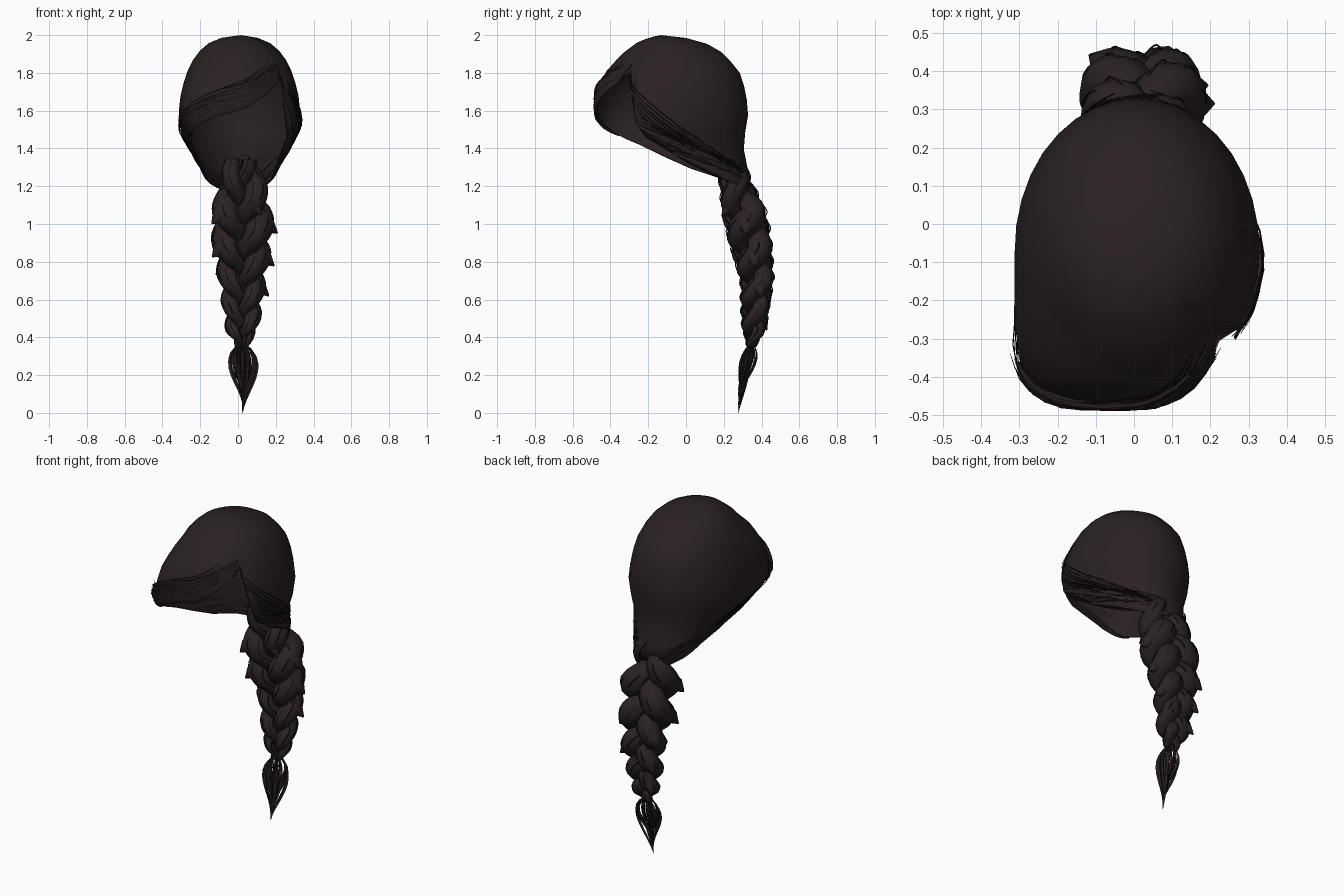
import bpy, bmesh, math, random
from mathutils import Vector

random.seed(4)
if "Cube" in bpy.data.objects:
    bpy.data.objects.remove(bpy.data.objects["Cube"])


def material(name, colour):
    m = bpy.data.materials.new(name)
    m.use_nodes = True
    m.diffuse_color = (*colour, 1)
    bsdf = m.node_tree.nodes["Principled BSDF"]
    bsdf.inputs["Base Color"].default_value = (*colour, 1)
    bsdf.inputs["Roughness"].default_value = 0.8
    return m


BROWN = material("dark brown hair", (0.023, 0.015, 0.016))
BLACK = material("near black strands", (0.006, 0.004, 0.004))


def lerp_table(table, k):
    """Linear interpolation in rows sorted by their first column."""
    if k <= table[0][0]:
        return table[0][1:]
    for a, b in zip(table, table[1:]):
        if k <= b[0]:
            f = (k - a[0]) / (b[0] - a[0])
            return [p + (q - p) * f for p, q in zip(a[1:], b[1:])]
    return table[-1][1:]


def finish(name, bm, mat, angle=60):
    bmesh.ops.recalc_face_normals(bm, faces=bm.faces)
    me = bpy.data.meshes.new(name)
    bm.to_mesh(me)
    bm.free()
    me.materials.append(mat)
    ob = bpy.data.objects.new(name, me)
    bpy.context.collection.objects.link(ob)
    bpy.ops.object.select_all(action="DESELECT")
    ob.select_set(True)
    bpy.context.view_layer.objects.active = ob
    bpy.ops.object.shade_smooth_by_angle(angle=math.radians(angle))
    return ob


def tube(bm, pts, radii, sides=3, flat=1.0, side=(0, 1, 0)):
    """Sweep an oval along a path; flat scales the section along 'side'."""
    u = Vector(side)
    rings = []
    for i, p in enumerate(pts):
        t = (pts[min(i + 1, len(pts) - 1)] - pts[max(i - 1, 0)]).normalized()
        u = (u - t * u.dot(t)).normalized()
        v = t.cross(u)
        angles = [2 * math.pi * j / sides for j in range(sides)]
        rings.append([bm.verts.new(p + radii[i] * (u * flat * math.cos(a) + v * math.sin(a)))
                      for a in angles])
    for a, b in zip(rings, rings[1:]):
        for j in range(sides):
            k = (j + 1) % sides
            bm.faces.new((a[j], a[k], b[k], b[j]))
    bm.faces.new(rings[0])
    bm.faces.new(rings[-1])


# Head of hair: height -> front y, back y, half width
SHAPE = [(1.18, 0.16, 0.345, 0.15), (1.3, -0.1, 0.325, 0.2), (1.4, -0.3, 0.305, 0.26),
         (1.5, -0.45, 0.315, 0.315), (1.56, -0.475, 0.33, 0.325), (1.7, -0.47, 0.318, 0.31),
         (1.8, -0.43, 0.285, 0.28), (1.9, -0.34, 0.205, 0.23), (1.96, -0.26, 0.1, 0.16),
         (1.985, -0.2, 0, 0.1), (2.0, -0.14, -0.12, 0.01)]
# Lower hairline: degrees from the front toward +x -> height
EDGE = [(-180, 1.19), (-130, 1.19), (-90, 1.24), (-75, 1.32), (-60, 1.42), (-45, 1.46),
        (-25, 1.55), (0, 1.64), (25, 1.72), (50, 1.79), (60, 1.46), (70, 1.33),
        (80, 1.27), (90, 1.24), (130, 1.19), (180, 1.19)]


def surface(az, z, lift=0.0):
    front, back, half = lerp_table(SHAPE, z)
    s, c = math.sin(math.radians(az)), math.cos(math.radians(az))
    power = 1.0
    if s < 0 < c:    # the swept fringe fills out the right front corner
        power = 2 / (2 + 2.6 * min(1, max(0, (1.85 - z) / 0.3)))
    x = math.copysign(abs(s) ** power, s) * (half + lift)
    y = math.copysign(abs(c) ** power, c) * ((back - front) / 2 + lift)
    return Vector((0.008 + x, (front + back) / 2 - y, z))


bm = bmesh.new()
crown = bm.verts.new((0.015, -0.13, 2))
STEPS = 12
columns = []
for az in range(-180, 180, 10):
    low = lerp_table(EDGE, az)[0]
    columns.append([bm.verts.new(surface(az, 2 - (2 - low) * (i / STEPS) ** 1.6))
                    for i in range(1, STEPS + 1)])
for a, b in zip(columns, columns[1:] + columns[:1]):
    bm.faces.new((crown, a[0], b[0]))
    for i in range(STEPS - 1):
        bm.faces.new((a[i], a[i + 1], b[i + 1], b[i]))
cap = finish("hair_cap", bm, BROWN)
shell = cap.modifiers.new("thickness", "SOLIDIFY")
shell.thickness = 0.006
shell.offset = -1


def sweep(start, end, sag=0.0, lift=0.004, n=12):
    """A path laid over the head between two (azimuth, height) points."""
    pts = []
    for i in range(n + 1):
        f = i / n
        z = start[1] + (end[1] - start[1]) * f - sag * math.sin(math.pi * f)
        pts.append(surface(start[0] + (end[0] - start[0]) * f, z, lift))
    return pts


def taper(n, r, tip=0.25):
    return [r * (tip + (1 - tip) * math.sin(math.pi * i / (n - 1))) for i in range(n)]


# Fringe locks swept from the parting to the right temple
bm = bmesh.new()
for i in range(6):
    path = sweep((48 - i, 1.84 - 0.015 * i), (-62 + 3 * i, 1.57 - 0.02 * i), 0.01, 0.006)
    tube(bm, path, taper(len(path), 0.024, 0.4), 6, 0.4, (0.6, -0.8, 0))
finish("fringe_locks", bm, BROWN)

# Locks framing the opening and running back to the braid
bm = bmesh.new()
for az, z, end in ((56, 1.7, 165), (62, 1.52, 150), (70, 1.38, 135),
                   (-62, 1.45, -150), (-74, 1.36, -135)):
    path = sweep((az, z), (end, 1.2), 0.02, 0.0)
    tube(bm, path, taper(len(path), 0.024, 0.4), 6, 0.4,
         (math.copysign(1, az), 0, 0))
finish("side_locks", bm, BROWN)

# Fine dark strands over the fringe and sides
bm = bmesh.new()
for i in range(18):
    j = random.uniform
    path = sweep((j(25, 48), j(1.76, 1.86)), (j(-70, -45), j(1.47, 1.6)), j(-0.01, 0.03), j(0.006, 0.018))
    tube(bm, path, taper(len(path), 0.003))
for s in (1, -1):
    for i in range(16):
        f = i / 15
        path = sweep((s * (55 + 25 * f), 1.75 - 0.45 * f + (0 if s > 0 else -0.12 * (1 - f))),
                     (s * random.uniform(125, 172), random.uniform(1.19, 1.3)),
                     random.uniform(0.02, 0.08) * (1 - f), random.uniform(0.004, 0.012))
        tube(bm, path, taper(len(path), 0.003))
finish("fine_strands", bm, BLACK)

# Three-strand braid: height -> centre y, half width
BRAID = [(0.34, 0.345, 0.03), (0.39, 0.35, 0.05), (0.45, 0.357, 0.085), (0.6, 0.365, 0.105),
         (0.7, 0.372, 0.118), (0.9, 0.335, 0.15), (1.05, 0.305, 0.155), (1.2, 0.262, 0.12),
         (1.34, 0.235, 0.085)]
N = 72
braid, wisps = bmesh.new(), bmesh.new()
for k in range(3):
    pts, radii = [], []
    for i in range(N + 1):
        u = i / N
        z = 1.34 - 0.99 * (1 - (1 - u) ** 1.3)
        y, w = lerp_table(BRAID, z)
        a = 2 * math.pi * (2.1 * u + k / 3)
        pts.append(Vector((0.022 + 0.58 * w * math.sin(a), y + 0.33 * w * math.sin(2 * a), z)))
        radii.append(w * (0.40 + 0.14 * abs(math.sin(a + 0.4))))
    tube(braid, pts, radii, 10, 0.9)
    for m in range(7):
        turn = 2 * math.pi * m / 7
        offset = [Vector((math.cos(turn), math.sin(turn), 0.15)) * r * 0.96 for r in radii]
        tube(wisps, [p + o for p, o in zip(pts, offset)], [0.003] * (N + 1))
    # Pointed ends that stick out of the plait
    for i in range(14 + 3 * k, N - 14, 14):
        out = Vector((pts[i].x - 0.022, pts[i].y - lerp_table(BRAID, pts[i].z)[0], -0.02))
        tip = pts[i] + out.normalized() * (radii[i] + 0.02)
        tube(braid, [pts[i] + Vector((0, 0, 0.07)), pts[i] + out * 0.45, tip + Vector((0, 0, -0.025))],
             [0.03, radii[i] * 0.7, 0.004], 6)
finish("braid", braid, BROWN)
finish("braid_strands", wisps, BLACK)

# Band of wound hair that ties the braid off
bm = bmesh.new()
coil = [Vector((0.022 + 0.02 * math.cos(a / 2), 0.346 + 0.02 * math.sin(a / 2), 0.385 - a * 0.0009))
        for a in range(0, 40)]
tube(bm, coil, [0.006] * len(coil), 5, 1, (0, 0, 1))
finish("braid_tie", bm, BROWN)

# Loose tuft below the tie, bulging and closing to a point
tuft, dark = bmesh.new(), bmesh.new()
for i in range(26):
    a = 2 * math.pi * i * 0.382 + random.uniform(-0.1, 0.1)
    bulge = random.uniform(0.15, 1)
    end = random.uniform(0.0, 0.13) if i else 0.0
    pts = []
    for q in range(11):
        f = q / 10
        spread = 0.15 * (1 - f) + bulge * math.sin(math.pi * f ** 0.62) ** 1.6
        pts.append(Vector((0.024 + 0.074 * spread * math.cos(a),
                           0.346 - 0.07 * f ** 1.3 + 0.045 * spread * math.sin(a),
                           0.37 - (0.37 - end) * f)))
    thick = 0.0035 if i % 2 else 0.011
    tube(dark if i % 2 else tuft, pts, taper(11, thick, 0.12), 4, 0.7)
finish("tail_tuft", tuft, BROWN)
finish("tail_strands", dark, BLACK)
